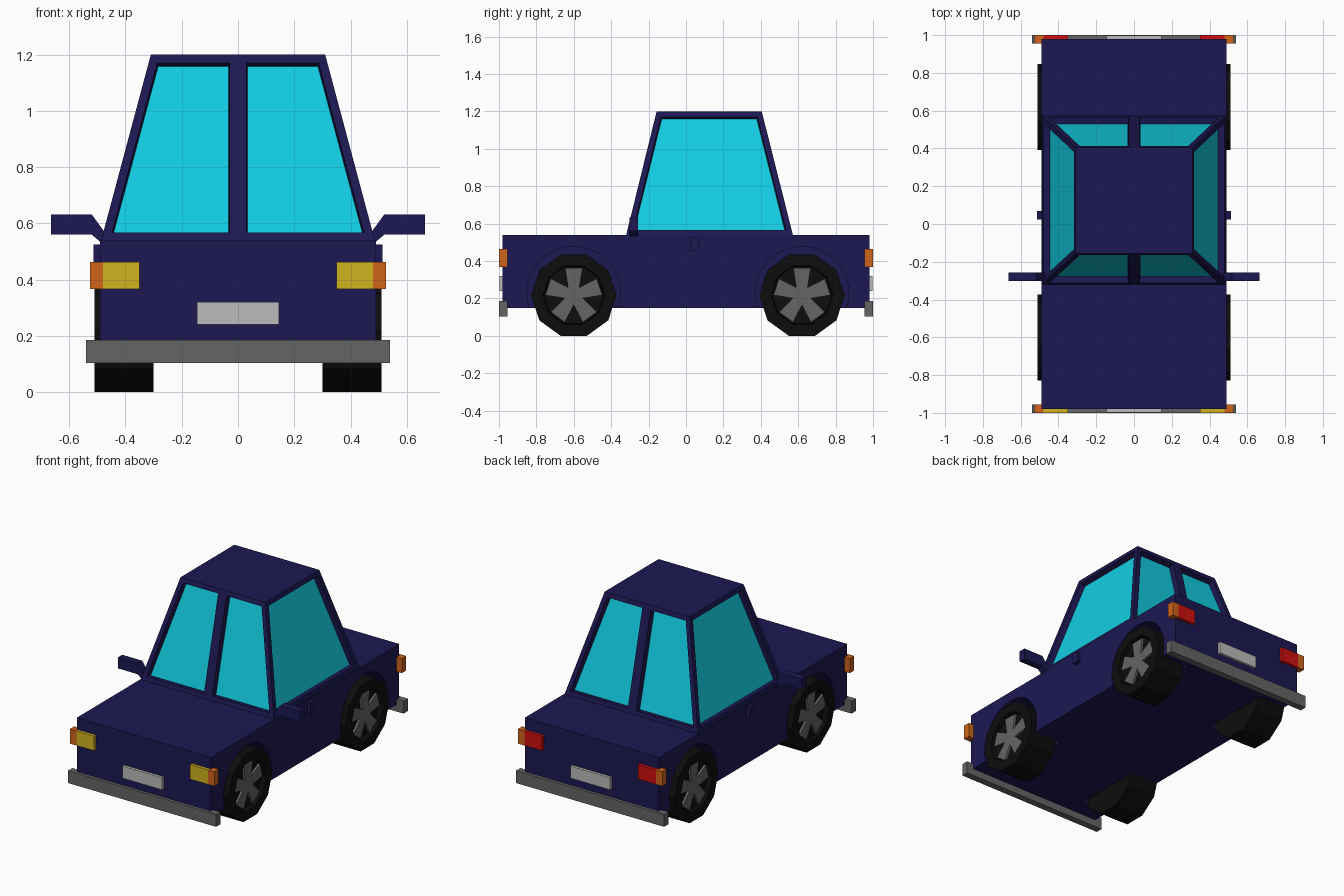
import bpy, bmesh
from math import sin, cos, pi

if "Cube" in bpy.data.objects:
    bpy.data.objects.remove(bpy.data.objects["Cube"])


def material(name, *rgb):
    m = bpy.data.materials.new(name)
    m.diffuse_color = (*rgb, 1)
    m.use_nodes = True
    m.node_tree.nodes["Principled BSDF"].inputs["Base Color"].default_value = m.diffuse_color
    return m


BLUE = material("navy_paint", 0.012, 0.009, 0.085)
GLASS = material("cyan_glass", 0.006, 0.62, 0.77)
BLACK = material("rubber", 0.004, 0.004, 0.004)
STEEL = material("dark_grey", 0.13, 0.13, 0.13)
PLATE = material("light_grey", 0.5, 0.5, 0.5)
YELLOW = material("yellow_lamp", 0.63, 0.45, 0.014)
ORANGE = material("orange_lamp", 0.63, 0.13, 0.01)
RED = material("red_lamp", 0.63, 0.005, 0.005)


def finish(bm, name, *mats):
    bmesh.ops.recalc_face_normals(bm, faces=bm.faces)
    me = bpy.data.meshes.new(name)
    bm.to_mesh(me)
    bm.free()
    for m in mats:
        me.materials.append(m)
    ob = bpy.data.objects.new(name, me)
    bpy.context.collection.objects.link(ob)
    return ob


def prism(points, offset):
    """Closed solid from a 3D outline swept along offset; returns bmesh and far cap."""
    bm = bmesh.new()
    a = [bm.verts.new(p) for p in points]
    b = [bm.verts.new([c + d for c, d in zip(p, offset)]) for p in points]
    bm.faces.new(a)
    cap = bm.faces.new(b)
    for i in range(len(a)):
        j = (i + 1) % len(a)
        bm.faces.new((a[i], a[j], b[j], b[i]))
    bmesh.ops.recalc_face_normals(bm, faces=bm.faces)
    return bm, cap


def box(name, x, y, z, mat):
    pts = [(x[0], y[0], z[0]), (x[1], y[0], z[0]), (x[1], y[0], z[1]), (x[0], y[0], z[1])]
    return finish(prism(pts, (0, y[1] - y[0], 0))[0], name, mat)


def circle(n, r, x, y, z):
    return [(x, y + r * cos(2 * pi * i / n), z + r * sin(2 * pi * i / n)) for i in range(n)]


# Lower body
body = box("body", (-0.49, 0.49), (-0.98, 0.98), (0.15, 0.54), BLUE)

# Wheels and wheel wells
for s, side in ((1, "right"), (-1, "left")):
    for y, end in ((-0.6, "front"), (0.62, "rear")):
        tag = f"{end}_{side}"
        well = finish(prism(circle(32, 0.25, s * 0.29, y, 0.227), (s * 0.3, 0, 0))[0],
                      "well_cutter_" + tag, BLUE)
        well.hide_render = True
        well.hide_viewport = True
        cut = body.modifiers.new("well_" + tag, "BOOLEAN")
        cut.operation = "DIFFERENCE"
        cut.solver = "EXACT"
        cut.object = well

        # Ten-sided tyre with a recessed centre
        bm, cap = prism(circle(10, 0.228, s * 0.30, y, 0.217), (s * 0.21, 0, 0))
        bmesh.ops.inset_region(bm, faces=[cap], thickness=0.06, use_even_offset=True)
        bmesh.ops.inset_region(bm, faces=[cap], thickness=0.005, depth=-0.03)
        finish(bm, "tyre_" + tag, BLACK)

        # Five flared spokes
        star = []
        for k in range(5):
            a = pi / 2 + 2 * pi * k / 5
            for r, da in ((0.152, -0.31), (0.152, 0.31), (0.052, pi / 5)):
                star.append((s * 0.475, y + r * cos(a + da), 0.217 + r * sin(a + da)))
        finish(prism(star, (s * 0.02, 0, 0))[0], "spokes_" + tag, STEEL)

# Cabin: tapered shell with recessed windows, front and rear split by a pillar
bm = bmesh.new()


def ring(w, y0, y1, z):
    return [bm.verts.new((x, y, z)) for x, y in
            ((-w, y0), (0, y0), (w, y0), (w, y1), (0, y1), (-w, y1))]


low, top = ring(0.487, -0.32, 0.572, 0.538), ring(0.31, -0.157, 0.405, 1.2)
bm.faces.new(top)
panes = [bm.faces.new((low[i], low[(i + 1) % 6], top[(i + 1) % 6], top[i])) for i in range(6)]
base = bm.faces.new(low)
bmesh.ops.recalc_face_normals(bm, faces=bm.faces)
bmesh.ops.inset_individual(bm, faces=panes, thickness=0.03, use_even_offset=True)
bmesh.ops.inset_individual(bm, faces=panes, thickness=0.004, depth=-0.035, use_even_offset=True)
for f in panes:
    f.material_index = 1
finish(bm, "cabin", BLUE, GLASS)

# Side mirrors and door handles
for s, side in ((1, "right"), (-1, "left")):
    outline = ((0.665, 0.56), (0.665, 0.632), (0.52, 0.632), (0.475, 0.57), (0.475, 0.535), (0.49, 0.535),
               (0.52, 0.56))
    bm, _ = prism([(s * x, -0.303, z) for x, z in outline], (0, 0.046, 0))
    finish(bm, "mirror_" + side, BLUE)
    box("door_handle_" + side, (s * 0.48, s * 0.513), (0.023, 0.068), (0.455, 0.525), BLUE)

# Bumpers, plates and lamps at both ends
for e, end, lamp in ((-1, "front", YELLOW), (1, "rear", RED)):
    depth = (e * 0.955, e * 1.0)
    box(end + "_bumper", (-0.54, 0.54), depth, (0.103, 0.185), STEEL)
    box(end + "_plate", (-0.145, 0.145), (e * 0.97, e * 0.998), (0.24, 0.32), PLATE)
    for s, side in ((1, "right"), (-1, "left")):
        box(f"{end}_lamp_{side}", (s * 0.35, s * 0.48), depth, (0.367, 0.463), lamp)
        box(f"{end}_indicator_{side}", (s * 0.48, s * 0.527), depth, (0.367, 0.463), ORANGE)
